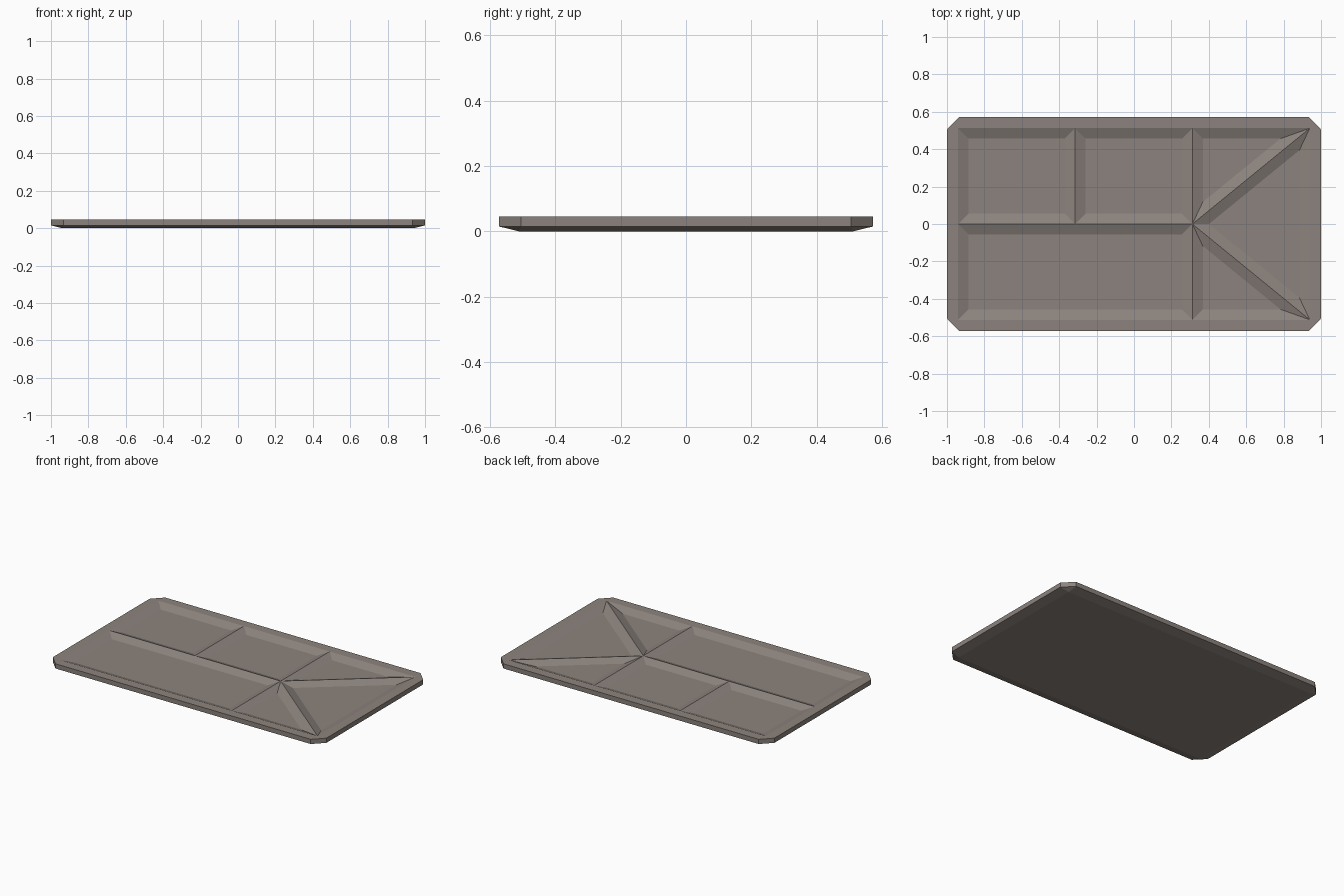
import bpy, bmesh
from mathutils import Vector

if "Cube" in bpy.data.objects:
    bpy.data.objects.remove(bpy.data.objects["Cube"])

# main sizes
W, H = 1.0, 0.573          # outer half sizes
CW, CH = 0.933, 0.505      # where the corner cuts start
IW, IH = 0.94, 0.512       # inner rim rectangle, also the base
Z_TOP, Z_SIDE, Z_FLOOR = 0.046, 0.015, 0.024
SLOPE = 0.056              # plan width of pocket walls
RX, MX = 0.312, -0.315     # divider positions

stone = bpy.data.materials.new("warm grey")
stone.diffuse_color = (0.262, 0.226, 0.205, 1)
stone.use_nodes = True
stone.node_tree.nodes["Principled BSDF"].inputs["Base Color"].default_value = stone.diffuse_color

bm = bmesh.new()


def face(points):
    bm.faces.new([bm.verts.new(p) for p in points])


def at(points, z):
    return [Vector((x, y, z)) for x, y in points]


def inset(points, d):
    """Offset a convex counter-clockwise outline inwards."""
    out, n = [], len(points)
    for i in range(n):
        p = Vector(points[i])
        a = (p - Vector(points[i - 1])).normalized()
        b = (Vector(points[(i + 1) % n]) - p).normalized()
        na, nb = Vector((-a.y, a.x)), Vector((-b.y, b.x))
        out.append(p + (na + nb) * d / (1 + na.dot(nb)))
    return out


def pocket(points):
    """Recess with sloping mitred walls and a flat floor."""
    top, low = at(points, Z_TOP), at(inset(points, SLOPE), Z_FLOOR)
    for i in range(len(top)):
        j = (i + 1) % len(top)
        face([top[i], top[j], low[j], low[i]])
    face(low)


outline = [(CW, -H), (W, -CH), (W, CH), (CW, H),
           (-CW, H), (-W, CH), (-W, -CH), (-CW, -H)]
inner = [(IW, -IH), (IW, IH), (-IW, IH), (-IW, -IH)]


def collar(z_out, z_in, flip):
    """Band between the cut-corner outline and the inner rectangle."""
    o, n = at(outline, z_out), at(inner, z_in)
    for k in range(4):
        for f in ([o[2 * k], o[2 * k + 1], n[k]],
                  [o[2 * k + 1], o[(2 * k + 2) % 8], n[(k + 1) % 4], n[k]]):
            face(f[::-1] if flip else f)


# flat rim, upright sides, bevelled underside and base
collar(Z_TOP, Z_TOP, False)
lo, hi = at(outline, Z_SIDE), at(outline, Z_TOP)
for i in range(8):
    j = (i + 1) % 8
    face([lo[i], lo[j], hi[j], hi[i]])
collar(Z_SIDE, 0, True)
face(at(inner, 0)[::-1])

# compartments
pocket([(-IW, 0), (MX, 0), (MX, IH), (-IW, IH)])
pocket([(MX, 0), (RX, 0), (RX, IH), (MX, IH)])
pocket([(-IW, -IH), (RX, -IH), (RX, 0), (-IW, 0)])
pocket([(RX, 0), (IW, IH), (RX, IH)])
pocket([(RX, 0), (RX, -IH), (IW, -IH)])
pocket([(RX, 0), (IW, -IH), (IW, IH)])

bmesh.ops.remove_doubles(bm, verts=bm.verts, dist=1e-5)
mesh = bpy.data.meshes.new("divided_tray")
bm.to_mesh(mesh)
bm.free()
mesh.materials.append(stone)
tray = bpy.data.objects.new("divided_tray", mesh)
bpy.context.collection.objects.link(tray)
